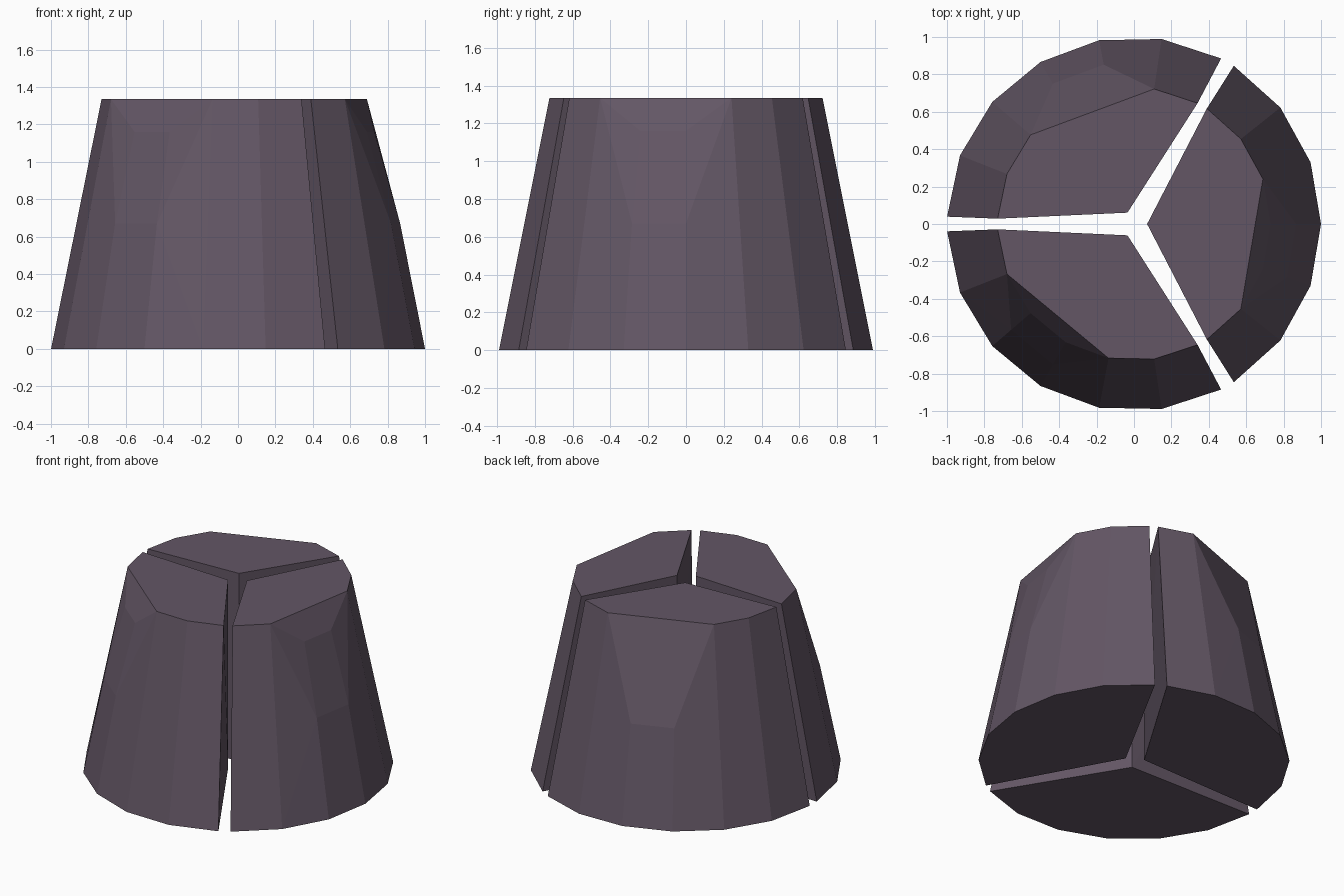
import bpy, bmesh, math
from mathutils import Vector

if "Cube" in bpy.data.objects:
    bpy.data.objects.remove(bpy.data.objects["Cube"])

H, R_BOT, R_TOP, STEP = 1.335, 1.0, 0.73, 19.25

stone = bpy.data.materials.new("dusky purple")
stone.diffuse_color = (0.125, 0.094, 0.130, 1)
stone.use_nodes = True
stone.node_tree.nodes["Principled BSDF"].inputs["Base Color"].default_value = stone.diffuse_color


def wedge(name, centre, knee):
    """One third of a faceted cone stump, with a chip off its upper rim."""
    def rim(k, r, z):
        a = math.radians(centre + k * STEP)
        return Vector((r * math.cos(a), r * math.sin(a), z))

    pts = [rim(0, 0.07, 0), rim(0, 0.07, H)]
    pts += [rim(k, R_BOT, 0) for k in range(-3, 4)]
    pts += [rim(k, R_TOP, H) for k in (-3, -2, 1, 2, 3)]
    # chip: lower corners and optional knee
    pts += [rim(k, 0.867, 0.67) for k in (-1, 0)]
    if knee:
        pts += [rim(k, R_TOP, 1.16) for k in (-1, 0)]

    bm = bmesh.new()
    for p in pts:
        bm.verts.new(p)
    bmesh.ops.convex_hull(bm, input=bm.verts[:])
    bmesh.ops.dissolve_limit(bm, angle_limit=math.radians(0.5),
                             verts=bm.verts[:], edges=bm.edges[:])
    bmesh.ops.recalc_face_normals(bm, faces=bm.faces[:])
    me = bpy.data.meshes.new(name)
    bm.to_mesh(me)
    bm.free()
    me.materials.append(stone)
    ob = bpy.data.objects.new(name, me)
    bpy.context.collection.objects.link(ob)


wedge("right_wedge", 0, True)
wedge("back_left_wedge", 120, False)
wedge("front_left_wedge", 240, True)
